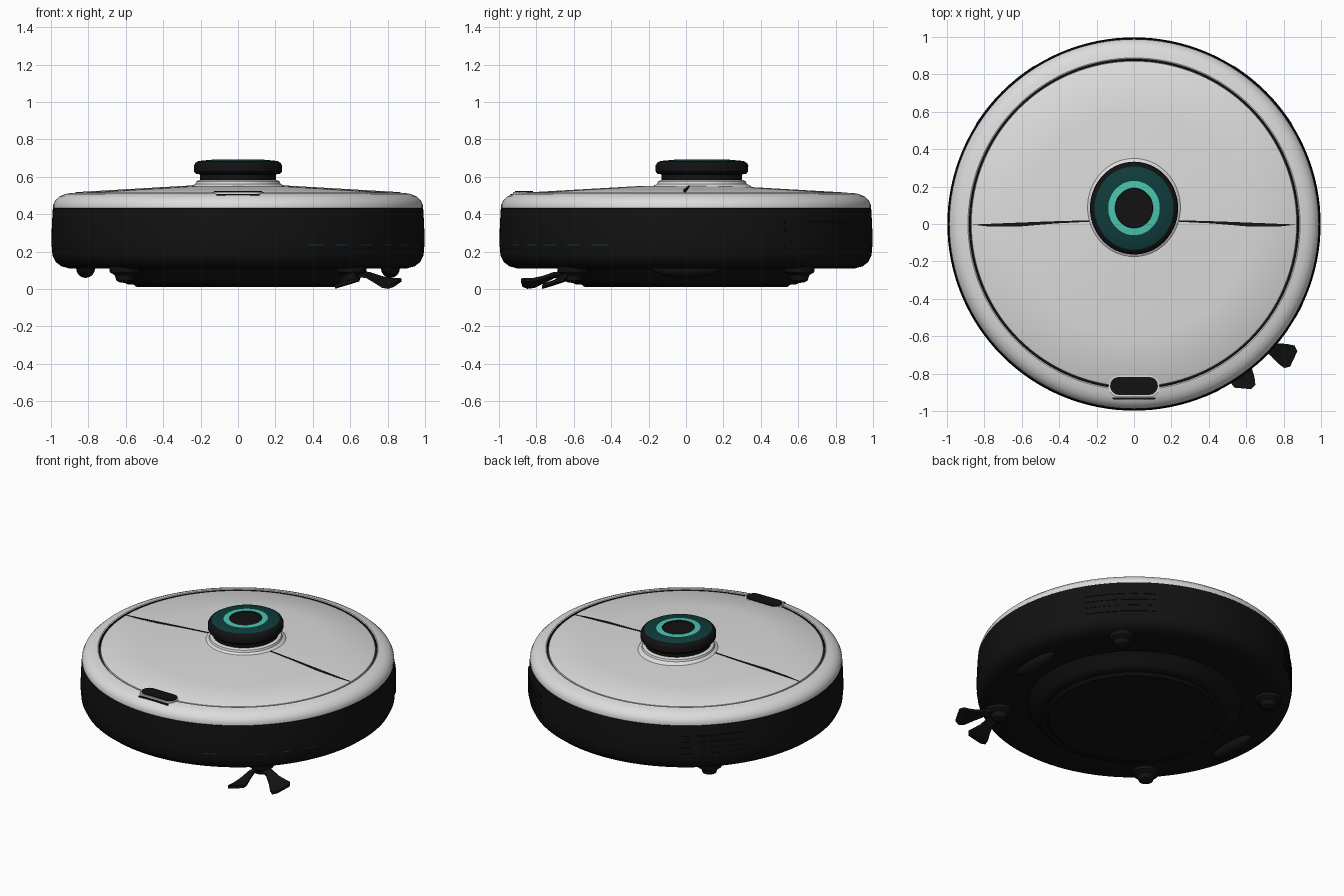
import bpy, bmesh, math
from mathutils import Matrix, Vector

if "Cube" in bpy.data.objects:
    bpy.data.objects.remove(bpy.data.objects["Cube"])


def material(name, rgb):
    m = bpy.data.materials.new(name)
    m.diffuse_color = (*rgb, 1)
    m.use_nodes = True
    m.node_tree.nodes["Principled BSDF"].inputs["Base Color"].default_value = m.diffuse_color
    return m


WHITE = material("shell white", (0.72, 0.72, 0.72))
BLACK = material("matte black", (0.006, 0.006, 0.006))
DARK_TEAL = material("dark teal", (0.005, 0.045, 0.045))
TEAL = material("bright teal", (0.07, 0.55, 0.43))


def finish(name, bm, mats, angle=35):
    bmesh.ops.recalc_face_normals(bm, faces=bm.faces[:])
    me = bpy.data.meshes.new(name)
    bm.to_mesh(me)
    bm.free()
    ob = bpy.data.objects.new(name, me)
    bpy.context.collection.objects.link(ob)
    for m in mats:
        me.materials.append(m)
    bpy.ops.object.select_all(action='DESELECT')
    ob.select_set(True)
    bpy.context.view_layer.objects.active = ob
    bpy.ops.object.shade_smooth_by_angle(angle=math.radians(angle))
    return ob


def lathe(name, profile, mats, bands=None, center=(0, 0), scale=(1, 1), n=128):
    """Spin (radius, z) points; bands gives a material index per segment."""
    bm = bmesh.new()
    rings = []
    for r, z in profile:
        if r == 0:
            rings.append([bm.verts.new((center[0], center[1], z))] * n)
        else:
            rings.append([bm.verts.new((center[0] + scale[0] * r * math.cos(2 * math.pi * i / n),
                                        center[1] + scale[1] * r * math.sin(2 * math.pi * i / n), z))
                          for i in range(n)])
    for s, (a, b) in enumerate(zip(rings, rings[1:])):
        for i in range(n):
            j = (i + 1) % n
            f = bm.faces.new(list(dict.fromkeys((a[i], a[j], b[j], b[i]))))
            f.material_index = bands[s] if bands else 0
    return finish(name, bm, mats)


def arc_band(name, r, z, height, a0, a1, mat, depth=0.006, n=24):
    """Thin raised strip following the round side wall; angles in degrees."""
    bm = bmesh.new()
    rows = []
    for i in range(n + 1):
        a = math.radians(a0 + (a1 - a0) * i / n)
        rows.append([bm.verts.new((q * math.cos(a), q * math.sin(a), z + h))
                     for q, h in ((r - 0.02, -height / 2), (r + depth, -height / 2),
                                  (r + depth, height / 2), (r - 0.02, height / 2))])
    for p, q in zip(rows, rows[1:]):
        for k in range(4):
            bm.faces.new((p[k], p[(k + 1) % 4], q[(k + 1) % 4], q[k]))
    bm.faces.new(rows[0])
    bm.faces.new(rows[-1][::-1])
    return finish(name, bm, [mat])


def plate(name, outline, z0, z1, mat):
    """Extrude a flat outline; z0 and z1 may be functions of (x, y)."""
    bm = bmesh.new()
    lo = [bm.verts.new((x, y, z0(x, y))) for x, y in outline]
    hi = [bm.verts.new((x, y, z1(x, y))) for x, y in outline]
    bm.faces.new(lo[::-1])
    bm.faces.new(hi)
    for i in range(len(lo)):
        j = (i + 1) % len(lo)
        bm.faces.new((lo[i], lo[j], hi[j], hi[i]))
    return finish(name, bm, [mat])


def stadium(cx, cy, hx, hy, n=10):
    """Rounded bar outline, long along x."""
    pts = []
    for side, start in ((1, -90), (-1, 90)):
        for i in range(n + 1):
            a = math.radians(start + 180 * i / n)
            pts.append((cx + side * (hx - hy) + hy * math.cos(a), cy + hy * math.sin(a)))
    return pts


def lid_z(x, y):
    return 0.515 + (0.87 - math.hypot(x, y)) * 0.058


# Black lower body with the raised underside pan
lathe("lower_body", [(0, 0.01), (0.54, 0.01), (0.56, 0.025), (0.59, 0.025), (0.62, 0.04),
                     (0.655, 0.09), (0.68, 0.11), (0.90, 0.11), (0.945, 0.122), (0.975, 0.145),
                     (0.992, 0.18), (0.998, 0.25), (0.995, 0.35), (0.99, 0.432), (0.97, 0.436)], [BLACK])

# White outer rim, dark groove and white lid in one profile
lathe("top_shell", [(0.95, 0.432), (0.988, 0.434), (0.988, 0.452), (0.978, 0.474), (0.955, 0.495),
                    (0.925, 0.508), (0.888, 0.515), (0.882, 0.512), (0.880, 0.500), (0.872, 0.500),
                    (0.870, 0.511), (0.862, 0.516), (0.60, 0.531), (0.25, 0.551), (0, 0.556)],
      [WHITE, BLACK], [0] * 7 + [1, 1] + [0] * 5)

# Sensor turret: white pedestal, black neck and cap, teal rings
TC, TS = (0, 0.085), (0.95, 1.0)
lathe("turret_pedestal", [(0.27, 0.54), (0.258, 0.554), (0.24, 0.562), (0.235, 0.575), (0.222, 0.582), (0, 0.582)],
      [WHITE], center=TC, scale=TS, n=96)
lathe("sensor_turret", [(0.215, 0.575), (0.215, 0.613), (0.238, 0.617), (0.247, 0.628), (0.248, 0.66),
                        (0.240, 0.675), (0.222, 0.685), (0.145, 0.692), (0.107, 0.694),
                        (0.104, 0.688), (0, 0.688)],
      [BLACK, DARK_TEAL, TEAL], [0] * 6 + [1, 2, 0, 0], center=TC, scale=TS, n=96)

# Tapered seams across the lid
for s, side in ((1, "right"), (-1, "left")):
    plate("lid_seam_" + side, [(s * x, y) for x, y in ((0.24, 0.012), (0.42, 0.003), (0.62, -0.014), (0.78, -0.013),
                                                       (0.87, -0.003), (0.70, 0.004), (0.45, 0.014), (0.24, 0.02))],
          lambda x, y: lid_z(x, y) - 0.004, lambda x, y: lid_z(x, y) + 0.003, BLACK)

# Front button, its white bezel and the slot under it
plate("button_bezel", stadium(0, -0.868, 0.138, 0.057), lambda x, y: 0.49, lambda x, y: 0.519, WHITE)
plate("front_button", stadium(0, -0.866, 0.128, 0.048), lambda x, y: 0.50, lambda x, y: 0.525, BLACK)
plate("button_slot", stadium(0, -0.932, 0.115, 0.005), lambda x, y: 0.49, lambda x, y: 0.509, BLACK)

# Exhaust louvres at both rear corners
for k in range(4):
    for a, side in ((45, "right"), (135, "left")):
        arc_band(f"vent_{side}_{k}", 0.994, 0.23 + 0.042 * k, 0.018, a - 13, a + 13, BLACK)

# Thin status strips on the front right wall
for k in range(5):
    a = -68 + 9.5 * k
    arc_band(f"status_strip_{k}", 0.996, 0.235, 0.006, a, a + 5, DARK_TEAL, 0.003, 6)

# Corner feet, the front right one carrying the side brush
for sx in (1, -1):
    for sy in (1, -1):
        lathe(f"corner_foot_{'right' if sx > 0 else 'left'}_{'back' if sy > 0 else 'front'}",
              [(0.085, 0.12), (0.08, 0.09), (0.055, 0.075), (0.045, 0.045), (0.025, 0.035), (0, 0.033)],
              [BLACK], center=(sx * 0.605, sy * 0.605), n=24)

# Side ridges under the body
for sx, side in ((1, "right"), (-1, "left")):
    bm = bmesh.new()
    bmesh.ops.create_uvsphere(bm, u_segments=24, v_segments=12, radius=1)
    bmesh.ops.transform(bm, verts=bm.verts[:],
                        matrix=Matrix.Translation((sx * 0.815, 0, 0.11)) @ Matrix.Diagonal((0.05, 0.18, 0.05, 1)))
    finish("side_ridge_" + side, bm, [BLACK])

# Drooping fan shaped brush blades
for k, ang in enumerate((-25, -95)):
    bm = bmesh.new()
    rows = []
    for t, w, z in ((0, 0.022, 0.085), (0.10, 0.024, 0.075), (0.16, 0.038, 0.05), (0.21, 0.058, 0.033),
                    (0.25, 0.066, 0.03), (0.275, 0.045, 0.035)):
        rows.append([bm.verts.new(Matrix.Rotation(math.radians(ang), 3, 'Z') @ Vector((t, v, z + h + v * 0.3))
                                  + Vector((0.605, -0.605, 0)))
                     for v, h in ((-w, -0.009), (w, -0.009), (w, 0.009), (-w, 0.009))])
    for p, q in zip(rows, rows[1:]):
        for i in range(4):
            bm.faces.new((p[i], p[(i + 1) % 4], q[(i + 1) % 4], q[i]))
    bm.faces.new(rows[0])
    bm.faces.new(rows[-1][::-1])
    finish(f"brush_blade_{k}", bm, [BLACK], 50)
